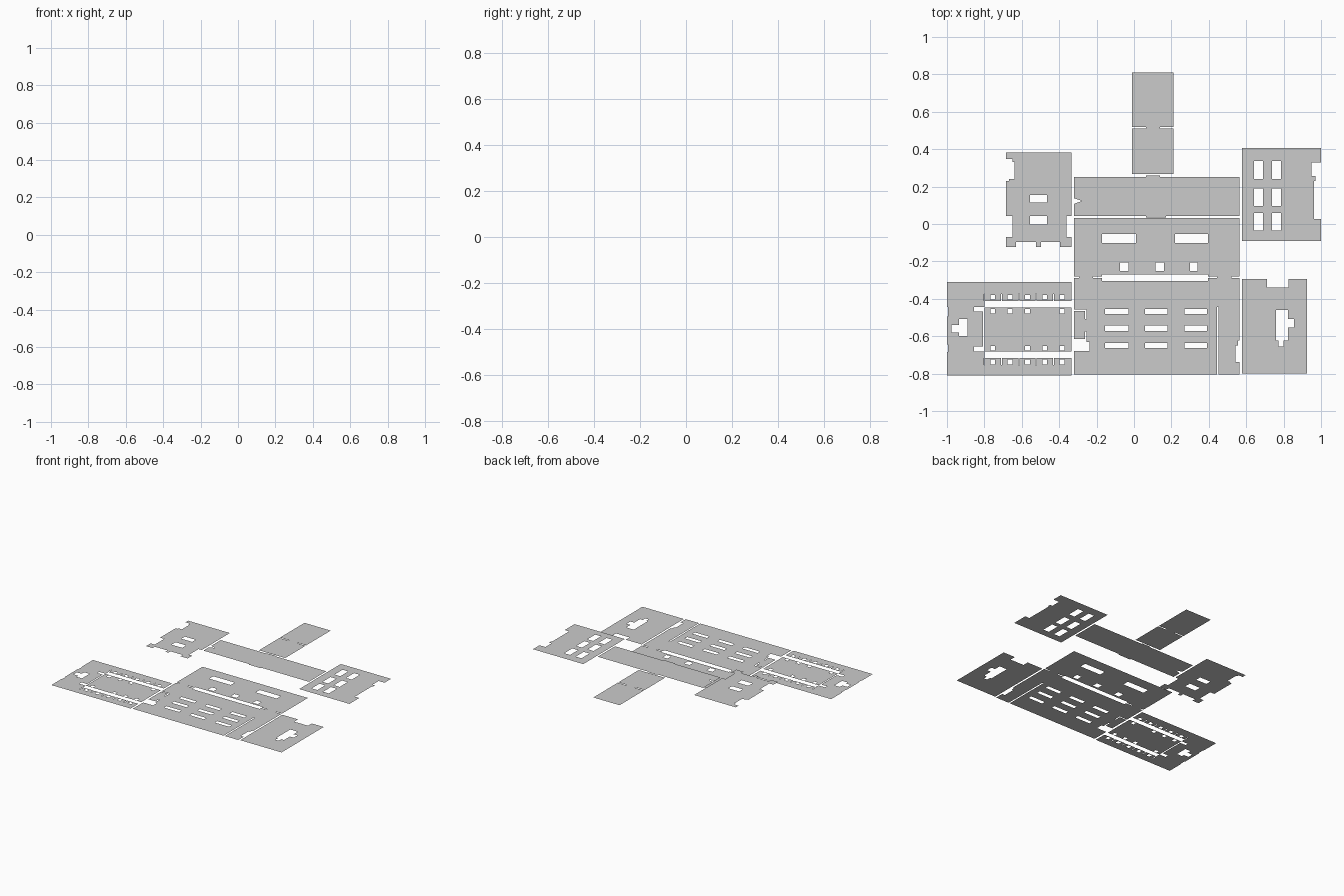
import bpy, bmesh

UPPER = 0.118   # height of the raised rear floors
SHIFT = -0.004  # centres the plan on y = 0


def finish(name, bm, z):
    bmesh.ops.recalc_face_normals(bm, faces=bm.faces)
    bm.normal_update()
    for f in bm.faces:
        if f.normal.z < 0:
            f.normal_flip()
    bmesh.ops.translate(bm, verts=bm.verts, vec=(0, SHIFT, z))
    me = bpy.data.meshes.new(name)
    bm.to_mesh(me)
    bm.free()
    bpy.context.collection.objects.link(bpy.data.objects.new(name, me))


def inside(x, y, rects):
    return any(r[0] < x < r[1] and r[2] < y < r[3] for r in rects)


def panel(name, solid, cuts=(), extras=(), z=0.0):
    """Flat sheet: solid minus cuts plus extras, rects are (x0, x1, y0, y1)."""
    rects = [solid] + list(cuts) + list(extras)
    xs = sorted({round(v, 4) for r in rects for v in r[:2]})
    ys = sorted({round(v, 4) for r in rects for v in r[2:]})
    bm = bmesh.new()
    verts = {}

    def vert(x, y):
        if (x, y) not in verts:
            verts[x, y] = bm.verts.new((x, y, 0))
        return verts[x, y]

    for x0, x1 in zip(xs, xs[1:]):
        for y0, y1 in zip(ys, ys[1:]):
            cx, cy = (x0 + x1) / 2, (y0 + y1) / 2
            if inside(cx, cy, extras) or (inside(cx, cy, [solid]) and not inside(cx, cy, cuts)):
                bm.faces.new([vert(x0, y0), vert(x1, y0), vert(x1, y1), vert(x0, y1)])
    finish(name, bm, z)


def outline(name, pts, z=0.0):
    bm = bmesh.new()
    f = bm.faces.new([bm.verts.new((x, y, 0)) for x, y in pts])
    bmesh.ops.triangulate(bm, faces=[f])
    finish(name, bm, z)


def grid(cols, rows):
    return [(*c, *r) for c in cols for r in rows]


# Rear rooms, joined by a doorway
panel("rear_rooms_floor", (-0.01, 0.21, 0.27, 0.815),
      [(-0.01, 0.065, 0.514, 0.522), (0.14, 0.21, 0.514, 0.522)], z=UPPER)
panel("rear_threshold", (0.065, 0.14, 0.255, 0.262), z=UPPER)

# Cross hall with a slanted notch at the left end
outline("cross_hall_floor", [(-0.32, 0.047), (0.565, 0.047), (0.565, 0.255), (-0.32, 0.255),
                             (-0.32, 0.141), (-0.278, 0.127), (-0.284, 0.1), (-0.32, 0.112)], UPPER)
panel("cross_hall_threshold", (0.065, 0.17, 0.038, 0.047), z=UPPER)

# Central block: upper room and main room
cuts = grid([(-0.17, 0.01), (0.22, 0.395)], [(-0.097, -0.049)])
cuts += grid([(-0.075, -0.03), (0.115, 0.16), (0.30, 0.34)], [(-0.246, -0.203)])
cuts += [(-0.17, 0.395, -0.302, -0.265)]
cuts += grid([(-0.32, -0.295), (-0.22, -0.17), (0.395, 0.445), (0.52, 0.565)], [(-0.284, -0.276)])
cuts += grid([(-0.155, -0.03), (0.06, 0.18), (0.27, 0.39)],
             [(-0.478, -0.45), (-0.568, -0.54), (-0.66, -0.632)])
cuts += [(0.443, 0.453, -0.80, -0.44), (0.542, 0.565, -0.735, -0.645), (0.555, 0.565, -0.645, -0.62)]
cuts += [(-0.32, -0.237, -0.675, -0.627), (-0.32, -0.254, -0.627, -0.453)]
panel("central_block_floor", (-0.32, 0.565, -0.80, 0.035), cuts,
      [(-0.32, -0.262, -0.612, -0.46), (-0.262, -0.254, -0.57, -0.505)])

# Left lower wing: colonnaded hall with window bays either side
bays = [(-0.768 + 0.0925 * i, -0.742 + 0.0925 * i) for i in range(5)]
slits = [(-0.803 + 0.0925 * i, -0.798 + 0.0925 * i) for i in range(5)]
cuts = [(-0.80, -0.335, -0.443, -0.407), (-0.80, -0.335, -0.712, -0.677)]
cuts += grid(bays, [(-0.4, -0.376), (-0.746, -0.72)])
cuts += grid(slits, [(-0.407, -0.37), (-0.75, -0.712)])
cuts += grid([bays[i] for i in (0, 1, 2, 4)], [(-0.475, -0.45)])
cuts += grid([bays[i] for i in (0, 2, 3, 4)], [(-0.672, -0.648)])
cuts += [(-0.855, -0.808, -0.463, -0.44), (-0.855, -0.808, -0.677, -0.65),
         (-0.808, -0.80, -0.677, -0.44)]
cuts += [(-0.935, -0.89, -0.595, -0.505), (-0.975, -0.935, -0.575, -0.535)]
cuts += grid([(-1.0, -0.995)], [(-0.49, -0.44), (-0.68, -0.64)])
panel("left_lower_wing_floor", (-1.0, -0.335, -0.805, -0.307), cuts)

# Left upper wing
cuts = grid([(-0.555, -0.465)], [(0.118, 0.16), (0.0, 0.048)])
cuts += [(-0.685, -0.65, 0.335, 0.352), (-0.685, -0.64, 0.245, 0.335), (-0.685, -0.668, 0.235, 0.245),
         (-0.685, -0.65, -0.065, 0.048), (-0.362, -0.335, -0.065, 0.048),
         (-0.63, -0.523, -0.12, -0.093), (-0.497, -0.395, -0.12, -0.093)]
panel("left_upper_wing_floor", (-0.685, -0.335, -0.12, 0.385), cuts, z=UPPER)

# Right upper wing
cuts = grid([(0.642, 0.69), (0.738, 0.786)], [(0.245, 0.34), (0.1, 0.195), (-0.03, 0.063)])
cuts += [(0.95, 1.0, 0.26, 0.332), (0.97, 1.0, 0.235, 0.26), (0.963, 1.0, 0.03, 0.235)]
panel("right_upper_wing_floor", (0.578, 1.0, -0.088, 0.41), cuts, z=UPPER)

# Right lower wing
panel("right_lower_wing_floor", (0.578, 0.925, -0.795, -0.29),
      [(0.71, 0.825, -0.335, -0.29), (0.76, 0.823, -0.62, -0.455),
       (0.823, 0.855, -0.55, -0.505), (0.772, 0.80, -0.65, -0.62)])
